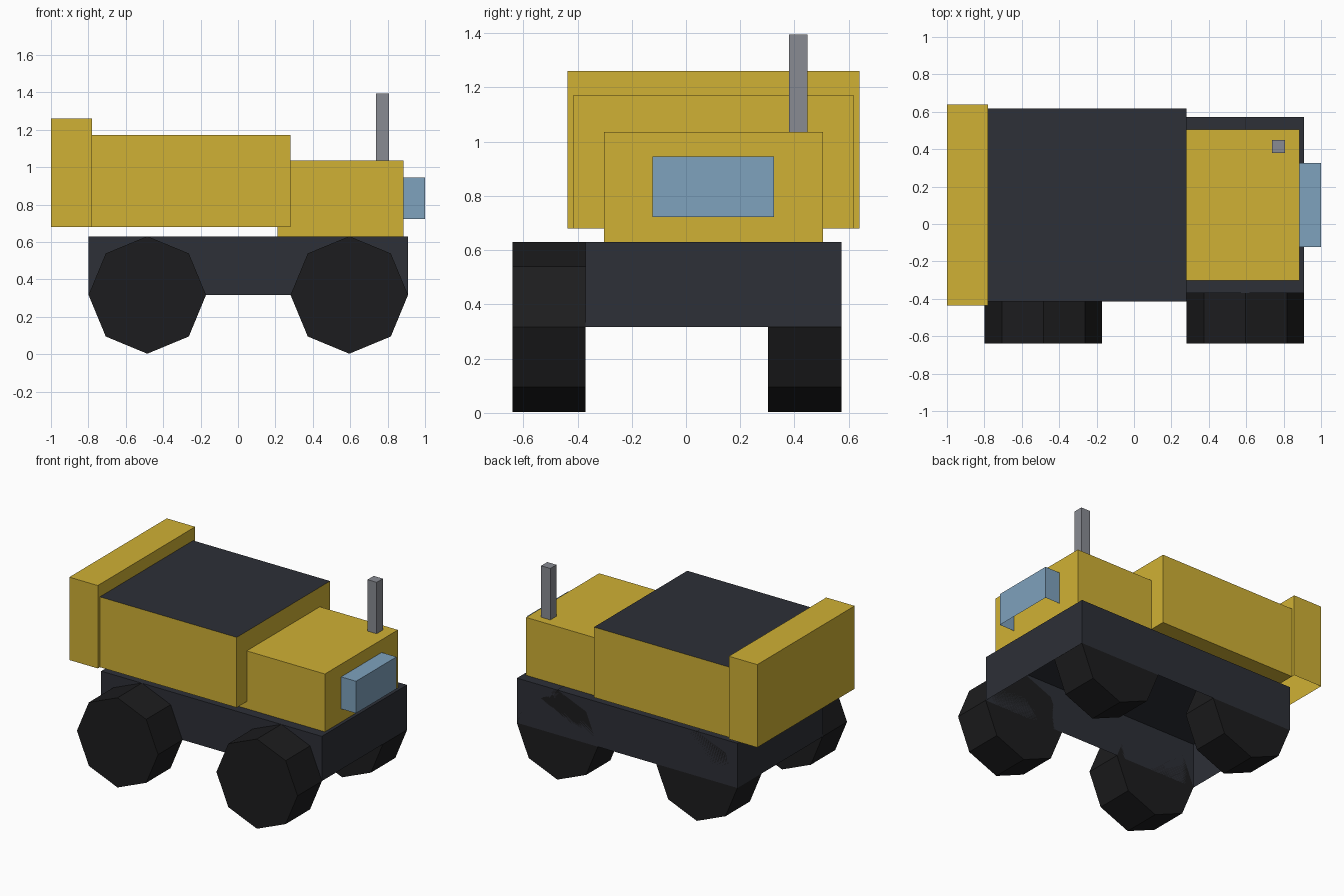
import bpy, bmesh
from math import pi
from mathutils import Matrix, Vector

if "Cube" in bpy.data.objects:
    bpy.data.objects.remove(bpy.data.objects["Cube"])


def material(name, rgb):
    m = bpy.data.materials.new(name)
    m.diffuse_color = (*rgb, 1)
    m.use_nodes = True
    m.node_tree.nodes["Principled BSDF"].inputs["Base Color"].default_value = m.diffuse_color
    return m


YELLOW = material("yellow_paint", (0.63, 0.44, 0.035))
DARK = material("dark_metal", (0.026, 0.029, 0.038))
RUBBER = material("rubber", (0.012, 0.012, 0.013))
GLASS = material("glass", (0.21, 0.36, 0.51))
STEEL = material("steel", (0.25, 0.26, 0.29))


def finish(name, bm, *mats):
    mesh = bpy.data.meshes.new(name)
    bm.to_mesh(mesh)
    bm.free()
    for m in mats:
        mesh.materials.append(m)
    ob = bpy.data.objects.new(name, mesh)
    bpy.context.collection.objects.link(ob)
    return ob


def box(name, x, y, z, mats, open_sides=(), top_mat=0):
    """Box from (min, max) ranges; open_sides lists normals of faces left out."""
    bm = bmesh.new()
    size = Vector((x[1] - x[0], y[1] - y[0], z[1] - z[0]))
    centre = Vector((sum(x), sum(y), sum(z))) / 2
    bmesh.ops.create_cube(bm, size=1, matrix=Matrix.Translation(centre) @ Matrix.Diagonal((*size, 1)))
    bm.normal_update()
    for f in bm.faces:
        if f.normal.z > 0.9:
            f.material_index = top_mat
    gone = [f for f in bm.faces if any(f.normal.dot(Vector(d)) > 0.9 for d in open_sides)]
    bmesh.ops.delete(bm, geom=gone, context='FACES')
    return finish(name, bm, *mats)


def wheel(name, x, y0, y1):
    bm = bmesh.new()
    place = Matrix.Translation((x, (y0 + y1) / 2, 0.317)) @ Matrix.Rotation(pi / 2, 4, 'X')
    bmesh.ops.create_cone(bm, cap_ends=True, segments=8, radius1=0.314, radius2=0.314,
                          depth=y1 - y0, matrix=place)
    return finish(name, bm, RUBBER)


DOWN, BACK = (0, 0, -1), (-1, 0, 0)

# Chassis: a hollow tray, open underneath
box("chassis", (-0.80, 0.908), (-0.37, 0.573), (0.317, 0.63), [DARK], [DOWN])

# Load body with dark top, and the taller tail box behind it
box("load_body", (-0.78, 0.28), (-0.414, 0.618), (0.68, 1.172), [YELLOW, DARK], top_mat=1)
box("tail_box", (-1.0, -0.78), (-0.437, 0.64), (0.68, 1.26), [YELLOW], [DOWN])

# Cab, windscreen and exhaust
box("cab", (0.21, 0.885), (-0.303, 0.505), (0.63, 1.035), [YELLOW])
box("windscreen", (0.885, 1.0), (-0.123, 0.325), (0.722, 0.946), [GLASS], [DOWN, BACK])
box("exhaust", (0.737, 0.808), (0.38, 0.448), (1.035, 1.395), [STEEL])

# Eight-sided wheels
for end, x in (("rear", -0.485), ("front", 0.595)):
    wheel(end + "_wheel_near", x, -0.64, -0.37)
    wheel(end + "_wheel_far", x, 0.303, 0.573)
